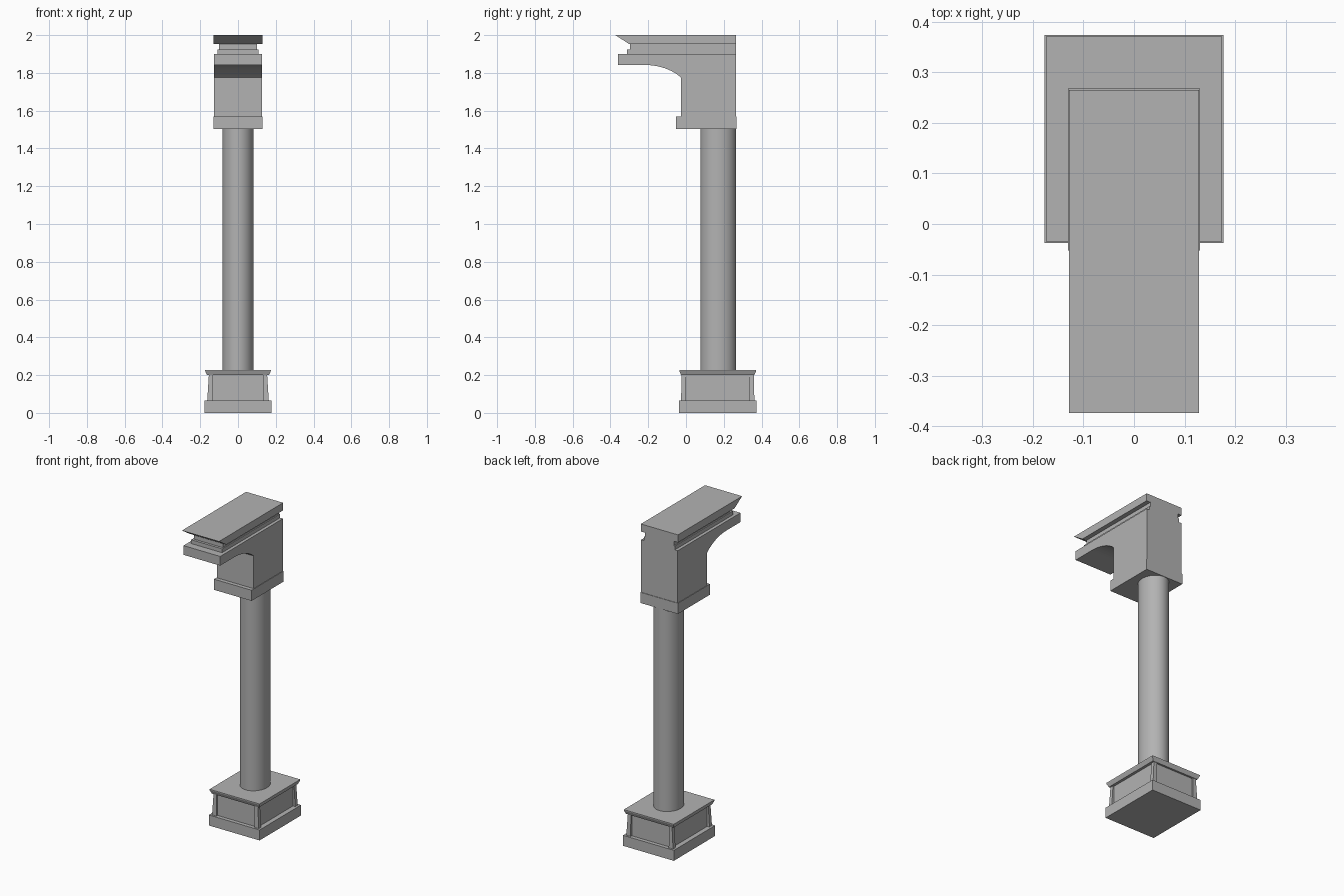
import bpy, bmesh, math

if "Cube" in bpy.data.objects:
    bpy.data.objects.remove(bpy.data.objects["Cube"])

CY = 0.168  # centre of pedestal and shaft in y

stone = bpy.data.materials.new("dark_stone")
stone.diffuse_color = (.45, .45, .45, 1)
stone.use_nodes = True
stone.node_tree.nodes["Principled BSDF"].inputs["Base Color"].default_value = stone.diffuse_color


def finish(name, bm):
    bmesh.ops.recalc_face_normals(bm, faces=bm.faces)
    me = bpy.data.meshes.new(name)
    bm.to_mesh(me)
    bm.free()
    me.materials.append(stone)
    ob = bpy.data.objects.new(name, me)
    bpy.context.collection.objects.link(ob)
    return ob


def loft(name, rings):
    """Stack of rectangles: (z, half_x, y_min, y_max) from bottom to top."""
    bm = bmesh.new()
    loops = [[bm.verts.new(p) for p in
              ((-h, a, z), (h, a, z), (h, b, z), (-h, b, z))]
             for z, h, a, b in rings]
    for lo, hi in zip(loops, loops[1:]):
        for i in range(4):
            j = (i + 1) % 4
            bm.faces.new((lo[i], lo[j], hi[j], hi[i]))
    bm.faces.new(loops[0][::-1])
    bm.faces.new(loops[-1])
    return finish(name, bm)


def centred(z, hx, hy):
    return (z, hx, CY - hy, CY + hy)


def extrude_profile(name, points, half):
    """Side profile in (y, z) extruded across x."""
    bm = bmesh.new()
    face = bm.faces.new([bm.verts.new((-half, y, z)) for y, z in points])
    ext = bmesh.ops.extrude_face_region(bm, geom=[face])["geom"]
    verts = [v for v in ext if isinstance(v, bmesh.types.BMVert)]
    bmesh.ops.translate(bm, verts=verts, vec=(2 * half, 0, 0))
    return finish(name, bm)


# pedestal: plinth, recessed core, tapered corner posts, moulded cap
loft("plinth", [centred(0, .177, .206), centred(.066, .177, .206)])
loft("pedestal_core", [centred(.06, .147, .182), centred(.21, .147, .182)])
for sx in (-1, 1):
    for sy in (-1, 1):
        bm = bmesh.new()
        bmesh.ops.create_cube(bm, size=1)
        for v in bm.verts:
            low = v.co.z < 0
            ox, oy = (.163, .194) if low else (.154, .191)
            x = ox if v.co.x > 0 else .133
            y = oy if v.co.y > 0 else .169
            v.co = (sx * x, CY + sy * y, .064 if low else .205)
        finish("pedestal_corner_post", bm)
loft("pedestal_cap", [centred(.2, .164, .194), centred(.222, .174, .203),
                      centred(.228, .174, .203)])

# slightly oval shaft
bpy.ops.mesh.primitive_cylinder_add(vertices=48, radius=1, depth=1.3,
                                    location=(0, CY + .003, .87))
shaft = bpy.context.object
shaft.name = "column_shaft"
shaft.scale = (.083, .095, 1)
bpy.ops.object.transform_apply(location=False, rotation=False, scale=True)
bpy.ops.object.shade_smooth_by_angle()
shaft.data.materials.append(stone)

# bracket block with a shallow curved underside on the projecting arm
steps = [math.radians(52) * i / 12 for i in range(12, -1, -1)]
arc = [(-.22 + .193 * math.sin(t) / math.sin(steps[0]),
        1.842 - .066 * (1 - math.cos(t)) / (1 - math.cos(steps[0])))
       for t in steps]
extrude_profile("bracket", [(.265, 1.56), (-.027, 1.56)] + arc +
                [(-.36, 1.842), (-.36, 1.9), (.265, 1.9)], .128)
loft("bracket_foot_band", [(1.503, .131, -.052, .268), (1.57, .131, -.052, .268)])

# stepped neck and sloping top slab
loft("neck_lower", [(1.895, .108, -.312, .265), (1.924, .108, -.312, .265)])
loft("neck_upper", [(1.92, .101, -.296, .265), (1.96, .101, -.296, .265)])
extrude_profile("top_slab", [(-.3, 1.952), (-.374, 2.0), (.265, 2.0), (.265, 1.952)], .129)
